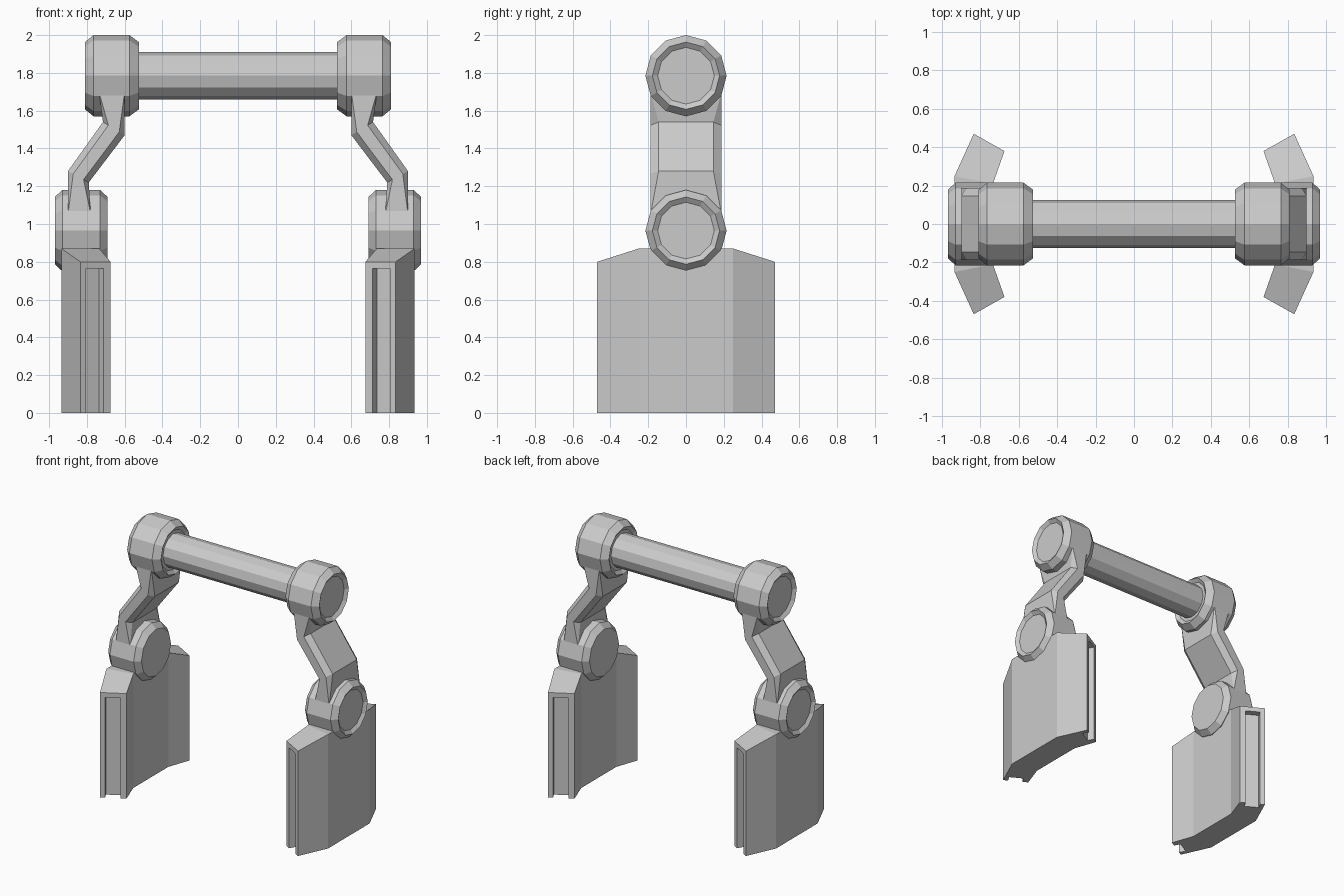
import bpy, bmesh
from math import sin, cos, pi, atan2
from mathutils import Matrix

if "Cube" in bpy.data.objects:
    bpy.data.objects.remove(bpy.data.objects["Cube"])

TOP_Z, LOW_Z, SIDES = 1.785, 0.965, 12


def finish(name, bm, mirror=False):
    bmesh.ops.recalc_face_normals(bm, faces=bm.faces[:])
    mesh = bpy.data.meshes.new(name)
    bm.to_mesh(mesh)
    bm.free()
    obj = bpy.data.objects.new(name, mesh)
    bpy.context.collection.objects.link(obj)
    if mirror:
        obj.modifiers.new("Mirror", 'MIRROR')
    return obj


def loft(name, rings, mirror=False):
    """Skin a list of equal-length point rings and cap both ends."""
    bm = bmesh.new()
    loops = [[bm.verts.new(p) for p in ring] for ring in rings]
    n = len(rings[0])
    for a, b in zip(loops, loops[1:]):
        for i in range(n):
            j = (i + 1) % n
            bm.faces.new((a[i], a[j], b[j], b[i]))
    bm.faces.new(loops[0])
    bm.faces.new(loops[-1])
    return finish(name, bm, mirror)


def turned(name, profile, z, mirror=False):
    """Lathe (x, radius) pairs around a horizontal x axis."""
    rings = [[(x, r * sin(2 * pi * i / SIDES), z + r * cos(2 * pi * i / SIDES))
              for i in range(SIDES)] for x, r in profile]
    return loft(name, rings, mirror)


# Crossbar between the upper hubs
turned("crossbar", [(-0.58, 0.125), (0.58, 0.125)], TOP_Z)

# Chamfered hubs with dished end faces
turned("upper_hub", [(0.545, 0.15), (0.525, 0.178), (0.575, 0.215), (0.765, 0.215),
                     (0.81, 0.178), (0.79, 0.15)], TOP_Z, True)
turned("lower_hub", [(0.69, 0.178), (0.73, 0.215), (0.93, 0.215),
                     (0.97, 0.178), (0.95, 0.15)], LOW_Z, True)


# Cranked arm: square ends, chamfered edges through the bends
def arm_ring(inner, outer, inset, y_face):
    (xi, zi), (xo, zo) = inner, outer

    def at(t, y):
        return (xi + (xo - xi) * t, y, zi + (zo - zi) * t)
    w = 0.187
    return [at(0, -y_face), at(inset, -w), at(1 - inset, -w), at(1, -y_face),
            at(1, y_face), at(1 - inset, w), at(inset, w), at(0, y_face)]


loft("arm", [arm_ring((0.60, 1.69), (0.735, 1.69), 0.01, 0.186),
             arm_ring((0.60, 1.47), (0.715, 1.54), 0.25, 0.145),
             arm_ring((0.79, 1.22), (0.90, 1.28), 0.25, 0.145),
             arm_ring((0.78, 1.06), (0.90, 1.06), 0.01, 0.186)], True)

# Bent foot plate, its top sloping down along both wings
plan = [(0.735, 0.21, 0.87), (0.935, 0.25, 0.87), (0.835, 0.47, 0.80), (0.675, 0.38, 0.80)]
inner, outer, tip_out, tip_in = plan


def plate_ring(a, b, side):
    return [(a[0], side * a[1], 0), (b[0], side * b[1], 0),
            (b[0], side * b[1], b[2]), (a[0], side * a[1], a[2])]


plate = loft("foot_plate", [plate_ring(tip_in, tip_out, -1), plate_ring(inner, outer, -1),
                            plate_ring(inner, outer, 1), plate_ring(tip_in, tip_out, 1)])

# Slots down both plate ends, open at the bottom
bm = bmesh.new()
for side in (-1, 1):
    m = (Matrix.Translation((0.758, side * 0.427, 0.3325))
         @ Matrix.Rotation(side * atan2(0.09, 0.16), 4, 'Z')
         @ Matrix.Diagonal((0.105, 0.10, 0.865, 1)))
    bmesh.ops.create_cube(bm, size=1, matrix=m)
cutter = finish("slot_cutter", bm)
cutter.hide_render = True
cutter.hide_set(True)
cut = plate.modifiers.new("Slots", 'BOOLEAN')
cut.operation = 'DIFFERENCE'
cut.solver = 'EXACT'
cut.object = cutter
plate.modifiers.new("Mirror", 'MIRROR')
